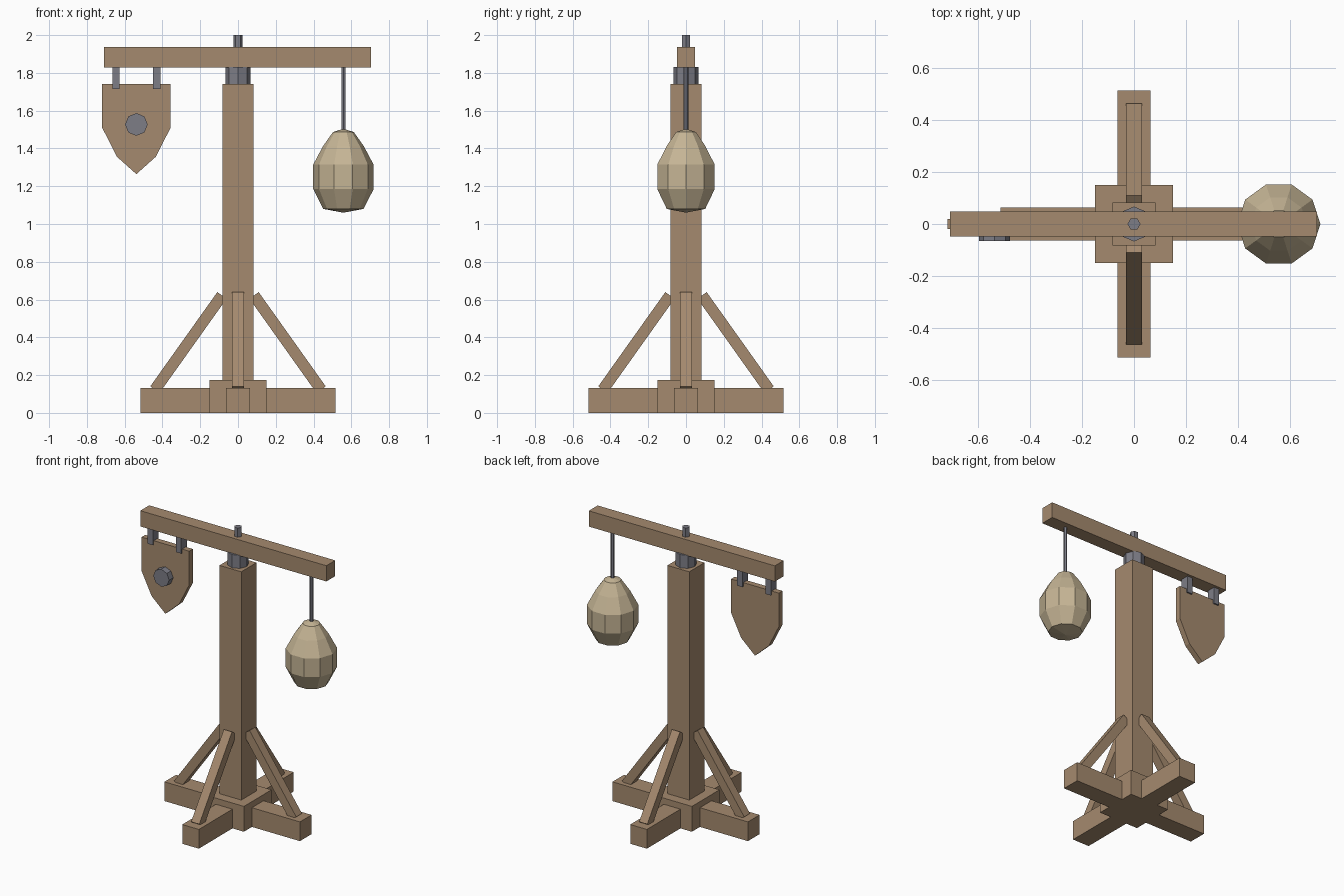
import bpy
import bmesh
from math import pi, cos, sin
from mathutils import Matrix, Vector

if "Cube" in bpy.data.objects:
    bpy.data.objects.remove(bpy.data.objects["Cube"], do_unlink=True)


def make_material(name, rgb):
    mat = bpy.data.materials.new(name)
    mat.use_nodes = True
    mat.diffuse_color = (*rgb, 1)
    mat.node_tree.nodes["Principled BSDF"].inputs["Base Color"].default_value = (*rgb, 1)
    return mat


WOOD = make_material("brown wood", (0.376, 0.254, 0.156))
METAL = make_material("grey iron", (0.205, 0.205, 0.24))
CLOTH = make_material("tan sackcloth", (0.56, 0.46, 0.3))


def finish(name, bm, mat):
    bmesh.ops.recalc_face_normals(bm, faces=bm.faces)
    mesh = bpy.data.meshes.new(name)
    bm.to_mesh(mesh)
    bm.free()
    mesh.materials.append(mat)
    obj = bpy.data.objects.new(name, mesh)
    bpy.context.collection.objects.link(obj)
    return obj


def box(name, center, size, mat, rotation=Matrix()):
    bm = bmesh.new()
    bmesh.ops.create_cube(bm, size=1)
    bm.transform(Matrix.Translation(center) @ rotation @ Matrix.Diagonal((*size, 1)))
    return finish(name, bm, mat)


def rod(name, center, radius, length, sides, mat, rotation=Matrix()):
    bm = bmesh.new()
    bmesh.ops.create_cone(bm, cap_ends=True, segments=sides, radius1=radius,
                          radius2=radius, depth=length)
    bm.transform(Matrix.Translation(center) @ rotation)
    return finish(name, bm, mat)


# Crossed feet and central block
box("foot_beam_x", (0, 0, 0.066), (1.03, 0.126, 0.132), WOOD)
box("foot_beam_y", (0, 0, 0.066), (0.126, 1.03, 0.132), WOOD)
box("base_block", (0, 0, 0.087), (0.3, 0.3, 0.174), WOOD)

# Upright post
box("post", (0, 0, 0.93), (0.166, 0.166, 1.624), WOOD)

# Four slanted braces
low, high = Vector((0.44, 0, 0.123)), Vector((0.085, 0, 0.622))
for i, side in enumerate(("left", "back", "right", "front")):
    turn = Matrix.Rotation(i * pi / 2, 4, "Z")
    axis = high - low
    tilt = Vector((0, 0, 1)).rotation_difference(axis).to_matrix().to_4x4()
    box("brace_" + side, turn @ ((low + high) / 2), (0.06, 0.062, axis.length),
        WOOD, turn @ tilt)

# Pivot and swinging arm
rod("pivot_collar", (0, 0, 1.786), 0.067, 0.092, 8, METAL)
rod("pivot_pin", (0, 0, 1.88), 0.025, 0.24, 6, METAL, Matrix.Rotation(pi / 2, 4, "Z"))
box("swing_arm", (-0.002, 0, 1.883), (1.414, 0.096, 0.108), WOOD)

# Shield target, a half outline mirrored and extruded
SHIELD_X = -0.538
half = [(0.181, 1.742), (0.181, 1.51), (0.104, 1.357)]
outline = half + [(0, 1.264)] + [(-x, z) for x, z in reversed(half)]
bm = bmesh.new()
face = bm.faces.new([bm.verts.new((SHIELD_X + x, -0.02, z)) for x, z in outline])
extruded = bmesh.ops.extrude_face_region(bm, geom=[face])["geom"]
bmesh.ops.translate(bm, vec=(0, 0.04, 0),
                    verts=[v for v in extruded if isinstance(v, bmesh.types.BMVert)])
finish("shield", bm, WOOD)
rod("shield_boss", (SHIELD_X, -0.04, 1.527), 0.06, 0.05, 8, METAL,
    Matrix.Rotation(pi / 2, 4, "X"))
for name, offset in (("right", -0.108), ("left", 0.108)):
    box("hanger_" + name, (SHIELD_X + offset, 0, 1.775), (0.039, 0.06, 0.12), METAL)

# Hanging sack, a ten-sided lathe
SACK_X = 0.558
rod("sack_rod", (SACK_X, 0, 1.665), 0.012, 0.35, 6, METAL)
profile = [(0.107, 1.08), (0.16, 1.185), (0.16, 1.314), (0.108, 1.412), (0.055, 1.487)]
SIDES = 10
bm = bmesh.new()
rings = [[bm.verts.new((SACK_X + r * cos(2 * pi * i / SIDES), r * sin(2 * pi * i / SIDES), z))
          for i in range(SIDES)] for r, z in profile]
bottom, top = (bm.verts.new((SACK_X, 0, z)) for z in (1.06, 1.504))
for i in range(SIDES):
    j = (i + 1) % SIDES
    for a, b in zip(rings, rings[1:]):
        bm.faces.new((a[i], a[j], b[j], b[i]))
    bm.faces.new((rings[0][j], rings[0][i], bottom))
    bm.faces.new((rings[-1][i], rings[-1][j], top))
finish("sack", bm, CLOTH)
